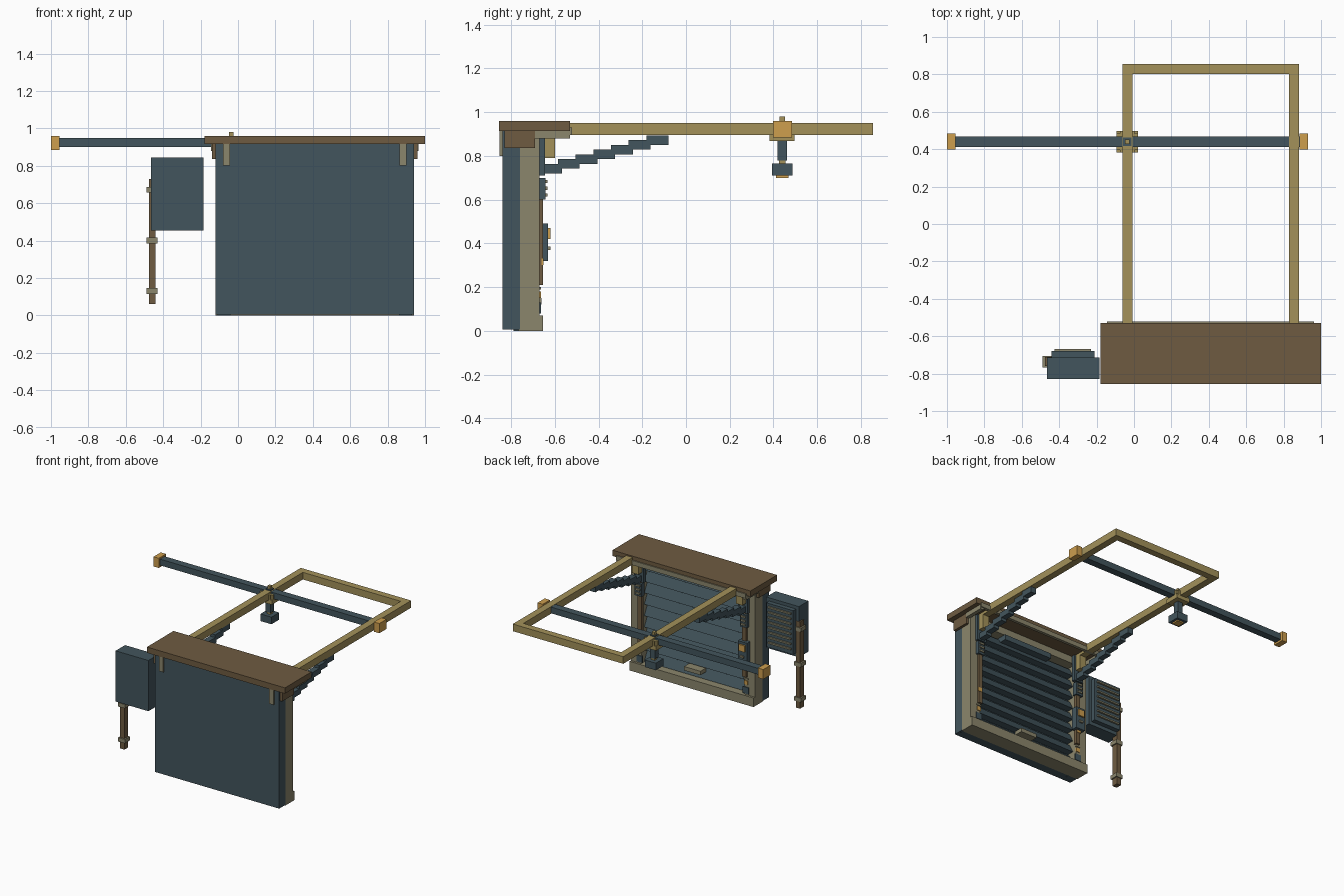
import bpy
import bmesh
import math


def material(name, rgb):
    m = bpy.data.materials.new(name)
    m.diffuse_color = (*rgb, 1)
    return m


SLATE = material("slate blue", (0.055, 0.091, 0.109))
BROWN = material("brown", (0.156, 0.105, 0.053))
TAUPE = material("taupe", (0.258, 0.238, 0.150))
OLIVE = material("olive gold", (0.366, 0.283, 0.102))
ORANGE = material("orange", (0.61, 0.342, 0.076))


def boxes(name, mat, *spans):
    """One object from boxes given as (x0, x1, y0, y1, z0, z1)."""
    bm = bmesh.new()
    for x0, x1, y0, y1, z0, z1 in spans:
        vs = bmesh.ops.create_cube(bm, size=1)["verts"]
        for v in vs:
            v.co = ((x0 + x1) / 2 + v.co.x * (x1 - x0),
                    (y0 + y1) / 2 + v.co.y * (y1 - y0),
                    (z0 + z1) / 2 + v.co.z * (z1 - z0))
    me = bpy.data.meshes.new(name)
    bm.to_mesh(me)
    bm.free()
    me.materials.append(mat)
    ob = bpy.data.objects.new(name, me)
    bpy.context.collection.objects.link(ob)
    return ob


MID = 0.41  # centre of the wall in x


def pair(x0, x1, *rest):
    """A box and its mirror image about the wall centre."""
    return [(x0, x1, *rest), (2 * MID - x1, 2 * MID - x0, *rest)]


# Wall and its frame
boxes("front_panel", SLATE, (-0.12, 0.94, -0.84, -0.76, 0.005, 0.92))
boxes("side_posts", TAUPE, *pair(-0.12, -0.03, -0.76, -0.67, 0, 0.915))
boxes("bottom_sill", TAUPE, (-0.12, 0.94, -0.765, -0.653, 0, 0.07))
boxes("lintel", TAUPE, (-0.12, 0.94, -0.76, -0.68, 0.86, 0.915))
boxes("lintel_housing", SLATE, (0.2, 0.62, -0.76, -0.67, 0.82, 0.86))
boxes("front_feet", SLATE, *pair(-0.11, -0.04, -0.79, -0.76, 0, 0.01))

# Horizontal louvres with a tilted back face
louvres = boxes("louvres", SLATE,
                *[(-0.04, 0.86, -0.765, -0.705, 0.075 + i * 0.088, 0.143 + i * 0.088)
                  for i in range(9)])
for v in louvres.data.vertices:
    if v.co.y > -0.72 and (round((v.co.z - 0.075) / 0.088, 3) % 1) > 0.5:
        v.co.y -= 0.035
boxes("louvre_handle", TAUPE, (0.34, 0.48, -0.73, -0.662, 0.12, 0.15))

# Strips, latches and control units on the back of the posts
boxes("guide_strips", BROWN, *pair(-0.055, -0.02, -0.68, -0.655, 0.21, 0.70))
boxes("upper_boxes", SLATE, *pair(-0.07, -0.01, -0.68, -0.643, 0.60, 0.70))
boxes("upper_box_ribs", TAUPE,
      *[b for z in (0.615, 0.645, 0.675) for b in pair(-0.06, -0.02, -0.65, -0.634, z, z + 0.014)])
boxes("control_box", SLATE, (-0.08, 0.0, -0.68, -0.632, 0.32, 0.49))
boxes("control_screen", ORANGE, (-0.065, -0.015, -0.64, -0.62, 0.42, 0.47))
boxes("control_knob", TAUPE, (-0.055, -0.025, -0.64, -0.62, 0.37, 0.385))
boxes("latch_plates", SLATE, *pair(-0.07, -0.02, -0.675, -0.664, 0.08, 0.13))
boxes("latches", ORANGE, *pair(-0.06, -0.03, -0.675, -0.664, 0.15, 0.18),
      *pair(-0.06, -0.03, -0.66, -0.652, 0.30, 0.33))
boxes("latch_bars", TAUPE, *pair(-0.065, -0.025, -0.675, -0.664, 0.19, 0.20))

# Roof board, trim and brackets
boxes("roof_board", BROWN, (-0.18, 1.0, -0.855, -0.53, 0.915, 0.96))
boxes("roof_trim", TAUPE, (-0.145, 0.962, -0.545, -0.522, 0.895, 0.93),
      *pair(-0.145, -0.115, -0.69, -0.53, 0.88, 0.916))
boxes("side_brackets", BROWN, *pair(-0.14, -0.12, -0.83, -0.69, 0.835, 0.92))
boxes("front_brackets", TAUPE, *pair(-0.08, -0.043, -0.852, -0.84, 0.80, 0.918))

# Overhead rectangular rail frame
boxes("rail_frame", OLIVE, *pair(-0.062, -0.008, -0.68, 0.855, 0.895, 0.95),
      (-0.01, 0.83, 0.803, 0.855, 0.895, 0.95))
boxes("rail_mounts", OLIVE, *pair(-0.062, -0.008, -0.65, -0.60, 0.79, 0.9))
boxes("brace_plates", SLATE, *pair(-0.075, 0.005, -0.675, -0.645, 0.71, 0.912))

# Stepped braces below the rails
steps = []
for i in range(7):
    y, z = -0.615 + i * 0.081, 0.742 + i * 0.0217
    steps += pair(-0.058, -0.012, y - 0.052, y + 0.048, z - 0.022, z + 0.022)
boxes("stepped_braces", SLATE, *steps)

# Crossbeam with end caps
boxes("crossbeam", SLATE, (-0.97, 0.90, 0.412, 0.468, 0.90, 0.948))
boxes("beam_caps", ORANGE, (-1.0, -0.955, 0.397, 0.485, 0.885, 0.96),
      (0.885, 0.93, 0.397, 0.485, 0.885, 0.96))

# Trolley with hanging head
CX, CY = -0.036, 0.44


def stack(name, mat, half, z0, z1):
    return boxes(name, mat, (CX - half, CX + half, CY - half, CY + half, z0, z1))


stack("trolley_plate", OLIVE, 0.057, 0.867, 0.90)
boxes("trolley_clamps", OLIVE, (CX - 0.057, CX + 0.057, CY - 0.045, CY + 0.045, 0.90, 0.935),
      (CX - 0.04, CX + 0.04, CY - 0.057, CY + 0.057, 0.90, 0.935))
stack("trolley_hub", SLATE, 0.022, 0.94, 0.957)
stack("trolley_pin", OLIVE, 0.012, 0.94, 0.98)
stack("hanging_column", SLATE, 0.021, 0.78, 0.87)
stack("column_neck", OLIVE, 0.015, 0.76, 0.785)
stack("tool_head", SLATE, 0.047, 0.71, 0.765)
stack("head_lens", ORANGE, 0.028, 0.70, 0.715)

# Side cabinet with vents
boxes("cabinet", SLATE, (-0.465, -0.185, -0.83, -0.715, 0.453, 0.845))
boxes("cabinet_door", SLATE, (-0.44, -0.21, -0.72, -0.68, 0.48, 0.82))
boxes("cabinet_vents", TAUPE,
      *[(-0.425, -0.23, -0.69, -0.667, z, z + 0.012)
        for z in [0.515 + i * 0.039 for i in range(8)]])

# Pipe beside the cabinet
boxes("pipe", BROWN, (-0.476, -0.44, -0.758, -0.712, 0.06, 0.73))
boxes("pipe_clamps", TAUPE,
      *[(-0.488, -0.43, -0.768, -0.706, z, z + 0.03) for z in (0.115, 0.385, 0.657)])
